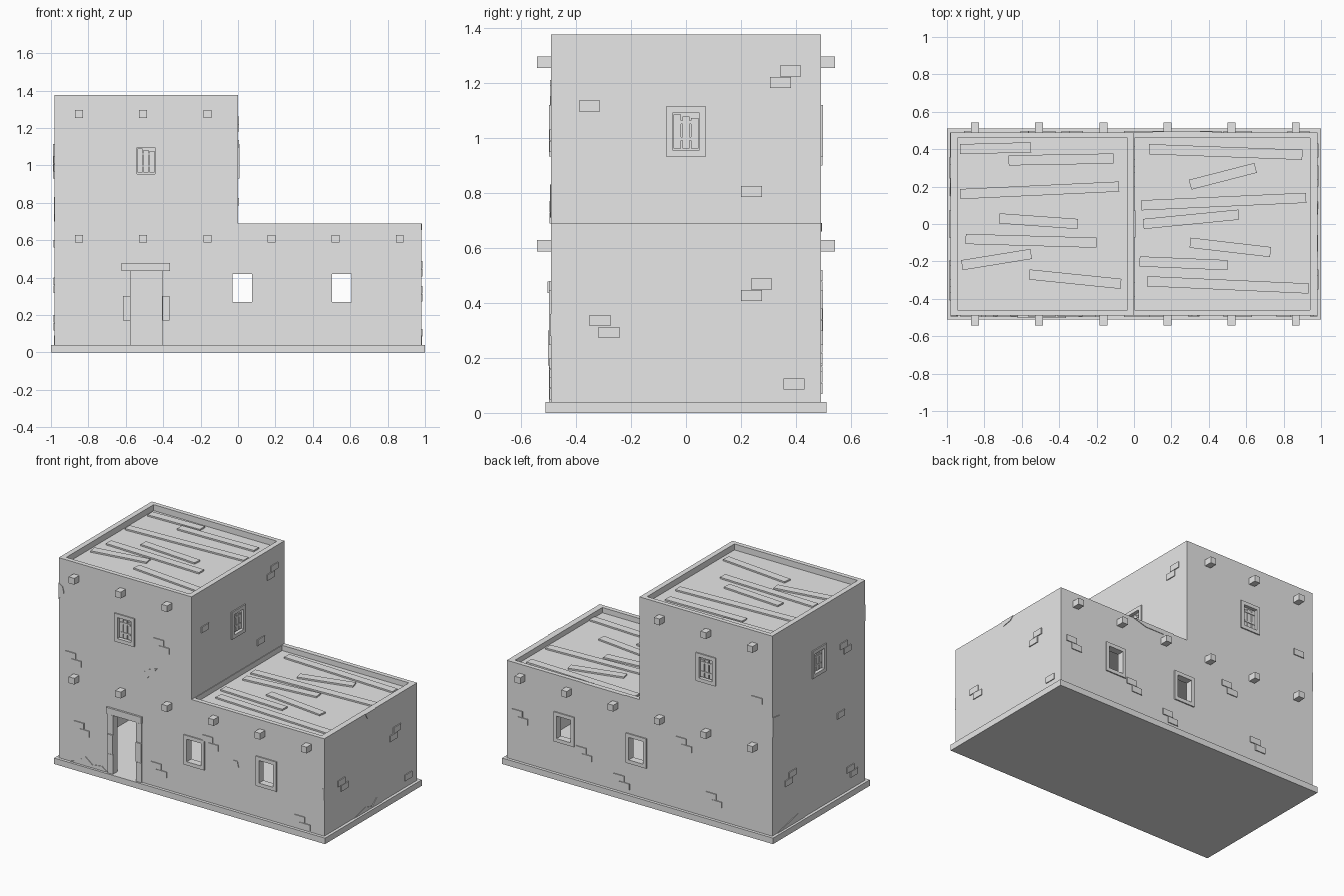
import bpy, bmesh, math
from mathutils import Matrix, Vector

if "Cube" in bpy.data.objects:
    bpy.data.objects.remove(bpy.data.objects["Cube"])

plaster = bpy.data.materials.new("plaster_grey")
plaster.use_nodes = True
GREY = (0.8, 0.8, 0.8, 1)
plaster.diffuse_color = GREY
plaster.node_tree.nodes["Principled BSDF"].inputs["Base Color"].default_value = GREY

HALF_X, HALF_Y, LOW, HIGH, FLOOR = 0.98, 0.49, 0.69, 1.375, 0.04

# Each wall turns (distance along it, distance out of it) into x, y
WALLS = {
    "front": lambda u, d: (u, -HALF_Y - d),
    "back": lambda u, d: (u, HALF_Y + d),
    "left": lambda u, d: (-HALF_X - d, u),
    "right": lambda u, d: (HALF_X + d, u),
    "tower": lambda u, d: (d, u),
}


def finish(name, bm):
    bmesh.ops.recalc_face_normals(bm, faces=bm.faces)
    mesh = bpy.data.meshes.new(name)
    bm.to_mesh(mesh)
    bm.free()
    mesh.materials.append(plaster)
    obj = bpy.data.objects.new(name, mesh)
    bpy.context.collection.objects.link(obj)
    return obj


def add_box(bm, a, b, turn=0.0):
    a, b = Vector(a), Vector(b)
    size = [abs(v) for v in b - a]
    m = Matrix.Translation((a + b) / 2) @ Matrix.Rotation(turn, 4, "Z") @ Matrix.Diagonal((*size, 1))
    bmesh.ops.create_cube(bm, size=1, matrix=m)


def box(name, a, b):
    bm = bmesh.new()
    add_box(bm, a, b)
    return finish(name, bm)


def slab(bm, wall, u0, u1, z0, z1, d0, d1):
    f = WALLS[wall]
    add_box(bm, (*f(u0, d0), z0), (*f(u1, d1), z1))


def prism(bm, points, shift):
    face = bm.faces.new([bm.verts.new(p) for p in points])
    ext = bmesh.ops.extrude_face_region(bm, geom=[face])["geom"]
    bmesh.ops.translate(bm, vec=shift, verts=[g for g in ext if isinstance(g, bmesh.types.BMVert)])


# Stepped house body
bm = bmesh.new()
outline = [(-HALF_X, FLOOR), (HALF_X, FLOOR), (HALF_X, LOW), (0, LOW), (0, HIGH), (-HALF_X, HIGH)]
prism(bm, [(x, -HALF_Y, z) for x, z in outline], (0, 2 * HALF_Y, 0))
body = finish("house_walls", bm)

# Openings: centre along the wall, bottom, top, half width
LOW_WINDOWS = [(w, u, 0.27, 0.42, 0.052) for w in ("front", "back") for u in (0.022, 0.555)]
HIGH_WINDOWS = [("front", -0.492, 0.955, 1.095, 0.049), ("back", -0.492, 0.955, 1.095, 0.049),
                ("left", 0, 0.955, 1.09, 0.049), ("tower", 0, 0.955, 1.09, 0.049)]
DOOR = ("front", -0.49, FLOOR, 0.435, 0.085)

cutters = [box("room_cut", (-0.94, -0.45, 0), (0.94, 0.45, 0.6)),
           box("tower_roof_cut", (-0.945, -0.46, HIGH - 0.04), (-0.035, 0.46, 1.5)),
           box("low_roof_cut", (0.004, -0.46, LOW - 0.035), (0.94, 0.46, 0.8))]
for group, depth in ((LOW_WINDOWS + [DOOR], -0.06), (HIGH_WINDOWS, -0.015)):
    for wall, u, z0, z1, h in group:
        bm = bmesh.new()
        slab(bm, wall, u - h, u + h, z0 - (wall == "front" and z0 == FLOOR) * 0.02, z1, depth, 0.05)
        cutters.append(finish("opening_cut", bm))
for c in cutters:
    mod = body.modifiers.new("cut", "BOOLEAN")
    mod.operation, mod.solver, mod.object = "DIFFERENCE", "EXACT", c
    c.hide_render = True
bpy.context.view_layer.update()
carved = bpy.data.meshes.new_from_object(body.evaluated_get(bpy.context.evaluated_depsgraph_get()))
body.modifiers.clear()
body.data = carved
for c in cutters:
    bpy.data.objects.remove(c)

# Plinth
box("plinth", (-1, -0.51, 0), (1, 0.51, FLOOR))

# Window frames
bm = bmesh.new()
for wall, u, z0, z1, h in LOW_WINDOWS + HIGH_WINDOWS:
    t = 0.024
    for s in (-1, 1):
        slab(bm, wall, u + s * h, u + s * (h + t), z0 - t, z1 + t, -0.01, 0.008)
    slab(bm, wall, u - h, u + h, z1, z1 + t, -0.01, 0.008)
    slab(bm, wall, u - h, u + h, z0 - t, z0, -0.01, 0.008)
finish("window_frames", bm)

# Board shutters closing the upper windows
bm = bmesh.new()
for wall, u, z0, z1, h in HIGH_WINDOWS:
    for i in (-1, 0, 1):
        c = u + i * 0.032
        slab(bm, wall, c - 0.013, c + 0.013, z0 + 0.006, z1 - 0.006 * (2 + i), -0.016, -0.006)
    for z in (z0 + 0.035, z1 - 0.04):
        slab(bm, wall, u - h + 0.012, u + h - 0.012, z, z + 0.012, -0.008, -0.002)
finish("window_shutters", bm)

# Door surround of stacked blocks and a lintel
bm = bmesh.new()
wall, u, z0, z1, h = DOOR
for s in (-1, 1):
    for i in range(3):
        step = (z1 - z0) / 3
        slab(bm, wall, u + s * h, u + s * (h + 0.04), z0 + i * step, z0 + (i + 1) * step - 0.003,
             -0.03, 0.008 + 0.003 * (i % 2))
slab(bm, wall, u - h - 0.048, u + h + 0.042, z1, z1 + 0.043, -0.03, 0.013)
finish("door_surround", bm)

# Roof beam ends poking out of the front and back
bm = bmesh.new()
for wall in ("front", "back"):
    for i in range(6):
        x = -0.85 + i * 0.343
        for z in ([0.608, 1.275] if i < 3 else [0.608]):
            slab(bm, wall, x - 0.021, x + 0.021, z - 0.021, z + 0.021, -0.02, 0.052)
finish("beam_ends", bm)

# Roof planks: start x, start y, end x, end y
TOWER_PLANKS = [(-0.93, 0.4, -0.55, 0.41), (-0.67, 0.34, -0.11, 0.35), (-0.93, 0.16, -0.08, 0.2),
                (-0.72, 0.03, -0.3, 0.0), (-0.92, -0.22, -0.55, -0.16), (-0.9, -0.08, -0.2, -0.1),
                (-0.56, -0.27, -0.07, -0.32)]
LOW_PLANKS = [(0.08, 0.4, 0.9, 0.37), (0.3, 0.21, 0.65, 0.3), (0.04, 0.1, 0.92, 0.14),
              (0.05, 0.0, 0.56, 0.05), (0.3, -0.1, 0.73, -0.15), (0.03, -0.2, 0.5, -0.22),
              (0.07, -0.306, 0.935, -0.345)]
for name, planks, z in (("tower_roof_planks", TOWER_PLANKS, HIGH - 0.04), ("low_roof_planks", LOW_PLANKS, LOW - 0.035)):
    bm = bmesh.new()
    for x0, y0, x1, y1 in planks:
        cx, cy, half = (x0 + x1) / 2, (y0 + y1) / 2, math.hypot(x1 - x0, y1 - y0) / 2
        add_box(bm, (cx - half, cy - 0.027, z - 0.005), (cx + half, cy + 0.027, z + 0.01),
                math.atan2(y1 - y0, x1 - x0))
    finish(name, bm)

# Exposed bricks in staggered pairs; the last value is the offset of the second brick
BRICKS = {
    "front": [(-0.89, 0.75, 0.04), (-0.24, 1.01, 0.04), (-0.83, 0.3, 0.04),
              (-0.26, 0.18, 0.04), (0.12, 0.46, 0.04), (0.8, 0.11, 0.04)],
    "back": [(0.9, 0.36, -0.04), (0.43, 0.24, -0.04), (0.15, 0.13, -0.04),
             (-0.31, 0.5, -0.04), (-0.53, 0.19, -0.04), (-0.87, 0.92, 0)],
    "left": [(-0.26, 1.03, -0.04), (0.28, 0.38, 0.04), (-0.23, 0.58, 0), (-0.33, 0.18, -0.04)],
    "right": [(0.275, 0.468, -0.037), (-0.312, 0.335, 0.032), (0.393, 0.105, 0)],
    "tower": [(0.38, 1.242, -0.037), (-0.35, 1.115, 0), (0.238, 0.805, 0)],
}
bm = bmesh.new()
for wall, spots in BRICKS.items():
    for u, z, off in spots:
        for k in range(2 if off else 1):
            c, zz = u + k * off, z - k * 0.042
            slab(bm, wall, c - 0.038, c + 0.038, zz - 0.02, zz + 0.02, -0.005, 0.006)
finish("exposed_bricks", bm)

# Flaked plaster patches
PATCHES = [
    ("front", [(-0.41, 0.71), (-0.34, 0.73), (-0.25, 0.83), (-0.31, 0.81), (-0.37, 0.77)]),
    ("front", [(0.29, 0.34), (0.35, 0.33), (0.34, 0.37), (0.31, 0.37)]),
    ("front", [(-0.9, 0.04), (-0.62, 0.04), (-0.66, 0.07), (-0.73, 0.06), (-0.78, 0.1), (-0.84, 0.06)]),
    ("front", [(-0.98, 1.1), (-0.94, 1.15), (-0.95, 1.19), (-0.98, 1.21)]),
    ("front", [(0.98, 0.28), (0.94, 0.31), (0.96, 0.35), (0.98, 0.36)]),
    ("right", [(-0.06, 0.69), (-0.04, 0.655), (0.02, 0.665), (0.05, 0.69)]),
    ("right", [(-0.18, 0.04), (0.12, 0.04), (0.06, 0.09), (0.01, 0.05), (-0.06, 0.07)]),
    ("back", [(0.1, 0.69), (0.18, 0.66), (0.32, 0.66), (0.42, 0.69)]),
    ("left", [(0.49, 0.7), (0.42, 0.74), (0.41, 0.82), (0.49, 0.83)]),
    ("left", [(0.45, 0.04), (0.15, 0.04), (0.22, 0.09), (0.35, 0.06)]),
]
bm = bmesh.new()
for wall, pts in PATCHES:
    f = WALLS[wall]
    out = Vector(f(0, 0.007)) - Vector(f(0, 0))
    prism(bm, [(*f(u, -0.003), z) for u, z in pts], (out.x, out.y, 0))
finish("plaster_patches", bm)
